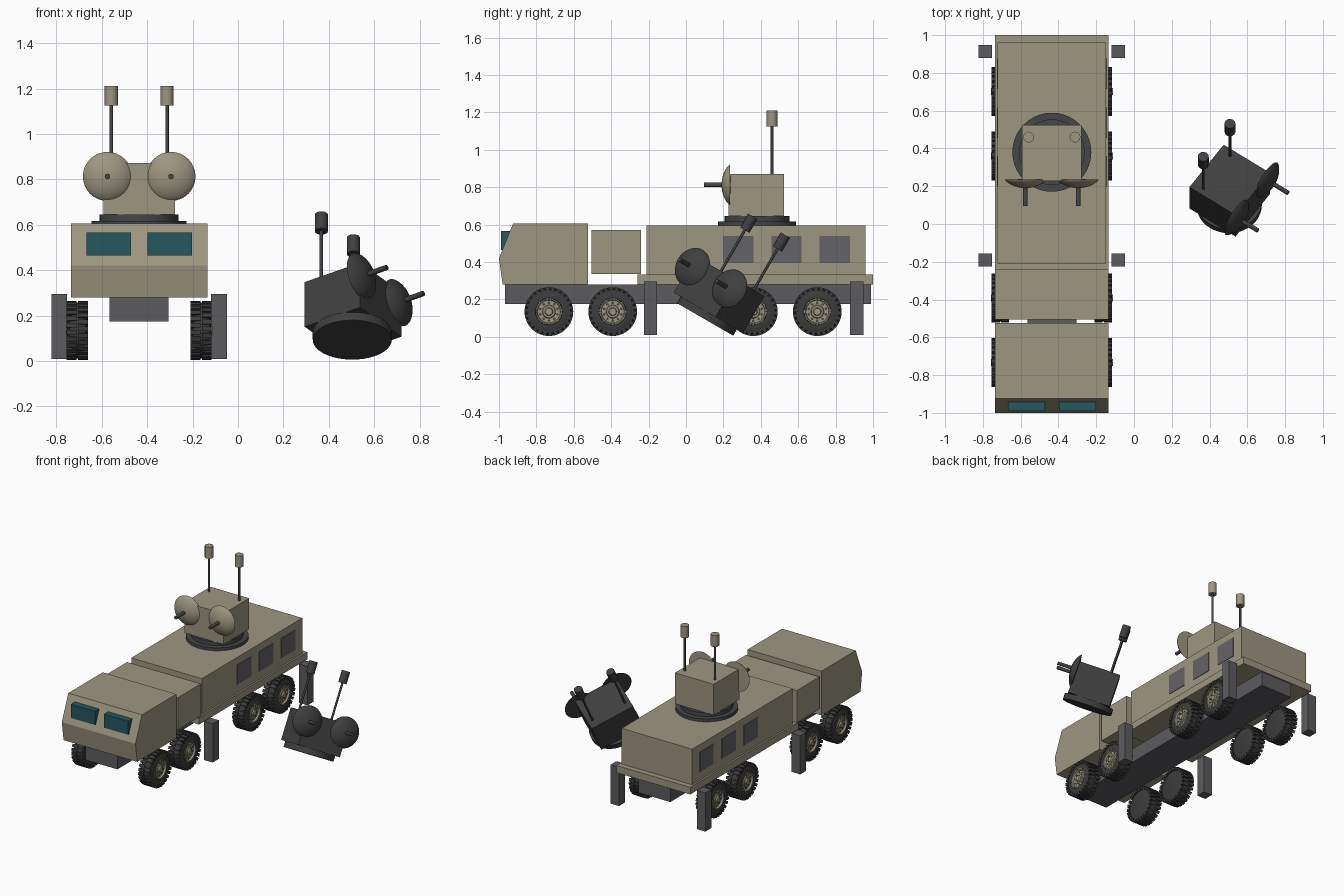
import bpy
import bmesh
from math import pi, radians, cos, sin
from mathutils import Matrix, Vector

cube = bpy.data.objects.get("Cube")
if cube:
    bpy.data.objects.remove(cube, do_unlink=True)


def material(name, r, g, b):
    m = bpy.data.materials.new(name)
    m.use_nodes = True
    m.diffuse_color = (r, g, b, 1)
    bsdf = m.node_tree.nodes["Principled BSDF"]
    bsdf.inputs["Base Color"].default_value = (r, g, b, 1)
    bsdf.inputs["Roughness"].default_value = 0.8
    return m


SAND = material("sand paint", 0.34, 0.305, 0.216)
GREY = material("steel grey", 0.107, 0.107, 0.114)
SLATE = material("slate panel", 0.127, 0.122, 0.138)
TEAL = material("teal glass", 0.018, 0.095, 0.115)
DARK = material("dark metal", 0.06, 0.062, 0.066)
TYRE = material("tyre rubber", 0.045, 0.045, 0.046)
CHAR = material("charred metal", 0.05, 0.05, 0.05)

CX = -0.435          # vehicle centre line
HALF = 0.3           # half of the body width
ID = Matrix.Identity(4)


def finish(bm, name, mat, matrix=ID, smooth=False):
    bmesh.ops.recalc_face_normals(bm, faces=bm.faces)
    mesh = bpy.data.meshes.new(name)
    bm.to_mesh(mesh)
    bm.free()
    mesh.materials.append(mat)
    ob = bpy.data.objects.new(name, mesh)
    bpy.context.collection.objects.link(ob)
    ob.matrix_world = matrix
    if smooth:
        bpy.ops.object.select_all(action="DESELECT")
        ob.select_set(True)
        bpy.context.view_layer.objects.active = ob
        bpy.ops.object.shade_smooth_by_angle(angle=radians(35))
    return ob


def add_box(bm, x, y, z, turn=ID):
    """Box between (min, max) pairs, turned by a matrix."""
    size = Matrix.Diagonal((x[1] - x[0], y[1] - y[0], z[1] - z[0], 1))
    mid = Matrix.Translation([(a + b) / 2 for a, b in (x, y, z)])
    bmesh.ops.create_cube(bm, size=1, matrix=turn @ mid @ size)


def box(name, mat, x, y, z, matrix=ID):
    bm = bmesh.new()
    add_box(bm, x, y, z)
    return finish(bm, name, mat, matrix)


def lathe(name, mat, profile, matrix=ID, steps=32):
    """Turn (radius, height) points around local z."""
    bm = bmesh.new()
    vs = [bm.verts.new((r, 0, h)) for r, h in profile]
    es = [bm.edges.new(pair) for pair in zip(vs, vs[1:])]
    bmesh.ops.spin(bm, geom=vs + es, axis=(0, 0, 1), cent=(0, 0, 0),
                   angle=2 * pi, steps=steps, use_merge=True)
    bmesh.ops.remove_doubles(bm, verts=bm.verts, dist=1e-5)
    return finish(bm, name, mat, matrix, smooth=True)


def rod(name, mat, r, h0, h1, matrix, steps=12):
    return lathe(name, mat, [(0, h0), (r, h0), (r, h1), (0, h1)], matrix, steps)


# Cab: side profile extruded across the width
profile = [(-0.98, 0.28), (-1.0, 0.42), (-0.925, 0.605), (-0.525, 0.605), (-0.525, 0.28)]
bm = bmesh.new()
face = bm.faces.new([bm.verts.new((CX - HALF, y, z)) for y, z in profile])
ext = bmesh.ops.extrude_face_region(bm, geom=[face])["geom"]
bmesh.ops.translate(bm, vec=(2 * HALF, 0, 0),
                    verts=[v for v in ext if isinstance(v, bmesh.types.BMVert)])
finish(bm, "cab", SAND)

for side, label in ((-1, "right"), (1, "left")):
    mid = CX + side * 0.135
    box("windscreen_" + label, TEAL, (mid - 0.098, mid + 0.098), (-0.99, -0.93), (0.465, 0.565))

# Body
WIDTH = (CX - HALF, CX + HALF)
box("chassis", GREY, (CX - 0.13, CX + 0.13), (-0.968, 0.99), (0.175, 0.28))
box("engine_box", SAND, WIDTH, (-0.505, -0.24), (0.335, 0.572))
box("deck", SAND, WIDTH, (-0.26, 1.0), (0.28, 0.333))
box("shelter", SAND, (CX - 0.287, CX + 0.287), (-0.21, 0.96), (0.333, 0.595))

# Shelter side panels and stabiliser legs
for side, label in ((-1, "right"), (1, "left")):
    for i, y in enumerate((0.28, 0.537, 0.795)):
        a, b = sorted((CX + side * 0.286, CX + side * 0.291))
        box(f"side_panel_{label}_{i + 1}", SLATE, (a, b), (y - 0.081, y + 0.081), (0.395, 0.54))
    for y, end in ((-0.19, "front"), (0.913, "rear")):
        x = CX + side * 0.352
        box(f"stabiliser_{end}_{label}", GREY, (x - 0.035, x + 0.035),
            (y - 0.035, y + 0.035), (0.01, 0.295))


# Wheels: local z points outward along the axle
def wheel(tag, matrix):
    lathe("tyre_" + tag, TYRE, [(0, -0.042), (0.1, -0.042), (0.117, -0.036), (0.123, -0.02),
                                (0.123, 0.02), (0.117, 0.036), (0.1, 0.046), (0.072, 0.046),
                                (0.07, 0.025), (0, 0.025)], matrix, 36)
    bm = bmesh.new()
    count = 26
    for i in range(count):
        for row in (-1, 1):
            turn = Matrix.Rotation(2 * pi * (i + row / 4) / count, 4, "Z")
            h = sorted((row * 0.003, row * 0.0465))
            add_box(bm, (0.105, 0.13), (-0.01, 0.01), h, turn)
    finish(bm, "tread_" + tag, TYRE, matrix)
    lathe("rim_" + tag, SAND, [(0.0705, 0.02), (0.0705, 0.046), (0.064, 0.046), (0.06, 0.034),
                               (0.036, 0.034), (0.032, 0.04), (0.022, 0.04), (0.018, 0.05),
                               (0, 0.05)], matrix, 32)
    bm = bmesh.new()
    for i in range(10):
        a = 2 * pi * i / 10
        spot = Matrix.Translation((0.048 * cos(a), 0.048 * sin(a), 0.034))
        bmesh.ops.create_cone(bm, cap_ends=True, segments=8, radius1=0.0075,
                              radius2=0.0075, depth=0.004, matrix=spot)
    finish(bm, "rim_holes_" + tag, DARK, matrix)


for side, label in ((-1, "right"), (1, "left")):
    for i, y in enumerate((-0.733, -0.392, 0.36, 0.702)):
        place = Matrix.Translation((CX + side * 0.2725, y, 0.135))
        wheel(f"{label}_{i + 1}", place @ Matrix.Rotation(side * pi / 2, 4, "Y"))


# Sensor turret, with local origin at the middle of its base
def turret(tag, m, body, metal):
    rod(tag + "_base", metal, 0.174, -0.01, 0.031, m, 40)
    box(tag + "_housing", body, (-0.158, 0.158), (-0.153, 0.145), (0.03, 0.257), m)
    for side, label in ((-1, "right"), (1, "left")):
        name = f"{tag}_%s_{label}"
        ahead = m @ Matrix.Translation((side * 0.14, -0.14, 0.198)) @ Matrix.Rotation(pi / 2, 4, "X")
        dome = [(0.108 * cos(t), 0.005 + 0.045 * (sin(t) ** 1.5))
                for t in [i * pi / 16 for i in range(9)]]
        dome[-1] = (0, dome[-1][1])
        lathe(name % "dish", body, [(0, 0.002)] + dome, ahead)
        rod(name % "feed", metal, 0.012, 0.03, 0.145, ahead)
        up = m @ Matrix.Translation((side * 0.123, 0.08, 0))
        rod(name % "mast", metal, 0.0075, 0.25, 0.515, up)
        rod(name % "antenna", body, 0.029, 0.51, 0.595, up)


rod("turret_ring", DARK, 0.209, 0.59, 0.617, Matrix.Translation((CX, 0.38, 0)), 40)
turret("turret", Matrix.Translation((CX, 0.38, 0.615)), SAND, DARK)
tilt = Matrix.Rotation(radians(-30), 4, "X") @ Matrix.Rotation(radians(55), 4, "Z")
turret("wrecked_turret", Matrix.Translation((0.503, 0.107, 0.102)) @ tilt, CHAR, CHAR)
